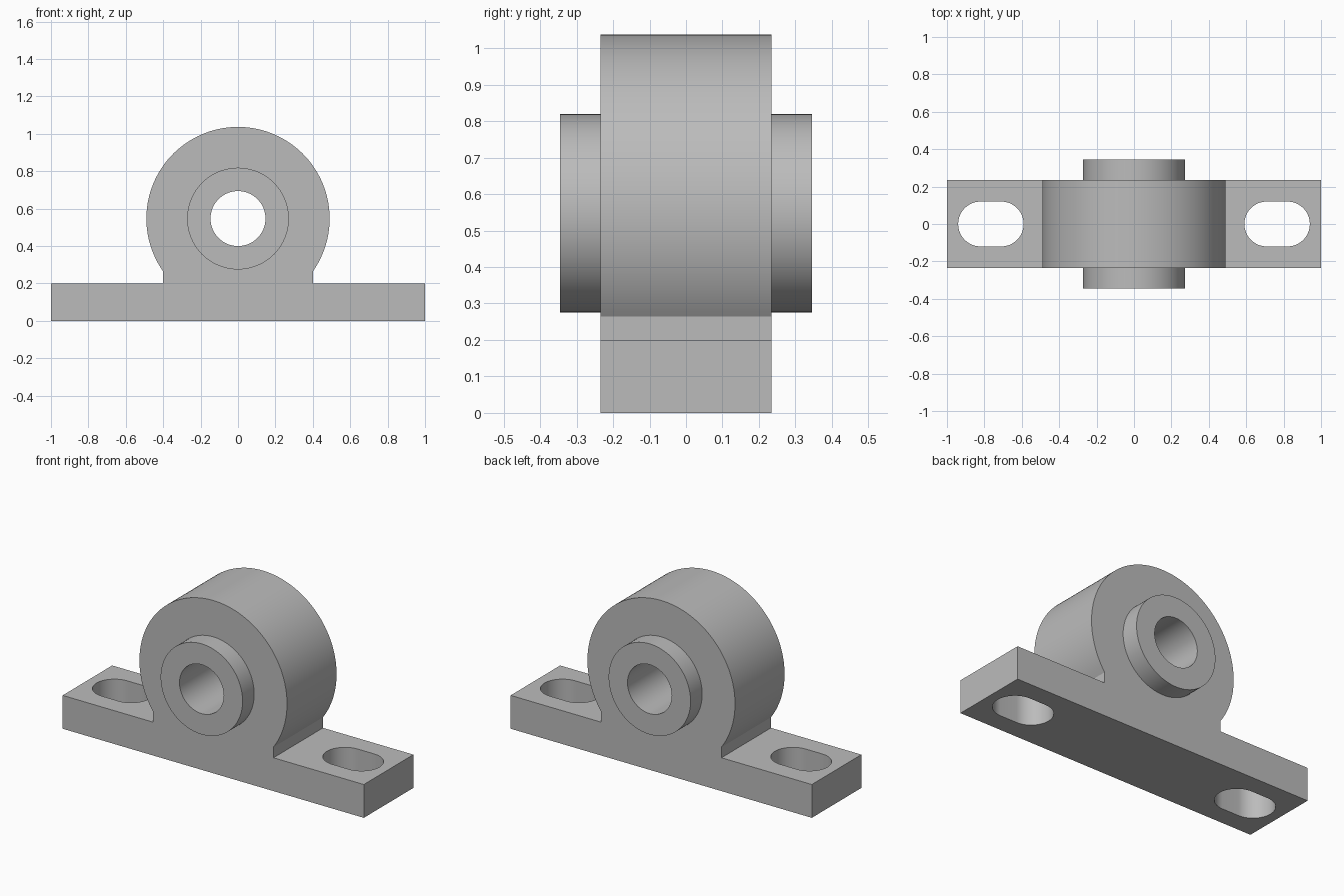
import bpy, bmesh, math
from mathutils import Matrix, Vector

if "Cube" in bpy.data.objects:
    bpy.data.objects.remove(bpy.data.objects["Cube"], do_unlink=True)

CENTRE_Z, HOUSING_R, HUB_R, BORE_R = 0.547, 0.49, 0.272, 0.147
HALF_DEPTH, HUB_HALF = 0.235, 0.345
BASE_H, WEB_X = 0.2, 0.4
SLOT_X, SLOT_HALF, SLOT_R = 0.765, 0.175, 0.12

grey = bpy.data.materials.new("cast grey")
grey.use_nodes = True
colour = (0.5, 0.5, 0.5, 1)
grey.diffuse_color = colour
grey.node_tree.nodes["Principled BSDF"].inputs["Base Color"].default_value = colour


def arc(cx, cy, r, start, end, steps):
    angles = [start + (end - start) * i / steps for i in range(steps + 1)]
    return [(cx + r * math.cos(a), cy + r * math.sin(a)) for a in angles]


def prism(name, outline, low, high, along_y=False):
    """Extrude a closed outline along z, or along y for an x-z outline."""
    bm = bmesh.new()
    face = bm.faces.new([bm.verts.new((x, y, low)) for x, y in outline])
    top = bmesh.ops.extrude_face_region(bm, geom=[face])["geom"]
    bmesh.ops.translate(bm, vec=Vector((0, 0, high - low)),
                        verts=[v for v in top if isinstance(v, bmesh.types.BMVert)])
    if along_y:
        bmesh.ops.rotate(bm, cent=(0, 0, 0), verts=bm.verts,
                         matrix=Matrix.Rotation(math.pi / 2, 3, "X"))
    bmesh.ops.recalc_face_normals(bm, faces=bm.faces)
    mesh = bpy.data.meshes.new(name)
    bm.to_mesh(mesh)
    bm.free()
    mesh.materials.append(grey)
    obj = bpy.data.objects.new(name, mesh)
    bpy.context.collection.objects.link(obj)
    return obj


def combine(target, tool, operation):
    """Apply a boolean and discard the tool."""
    tool.hide_render = True
    mod = target.modifiers.new("boolean", "BOOLEAN")
    mod.operation, mod.object, mod.solver = operation, tool, "EXACT"
    bpy.ops.object.select_all(action="DESELECT")
    bpy.context.view_layer.objects.active = target
    target.select_set(True)
    bpy.ops.object.modifier_apply(modifier=mod.name)
    bpy.data.objects.remove(tool, do_unlink=True)


def disc(r):
    return arc(0, CENTRE_Z, r, 0, 2 * math.pi * 95 / 96, 95)


# Foot, web and round housing in one profile
dip = math.acos(WEB_X / HOUSING_R)
outline = [(-1, 0), (1, 0), (1, BASE_H), (WEB_X, BASE_H)]
outline += arc(0, CENTRE_Z, HOUSING_R, -dip, math.pi + dip, 96)
outline += [(-WEB_X, BASE_H), (-1, BASE_H)]
block = prism("bearing_block", outline, -HALF_DEPTH, HALF_DEPTH, True)

# Hub standing out on both sides, and the bore through it
combine(block, prism("hub", disc(HUB_R), -HUB_HALF, HUB_HALF, True), "UNION")
combine(block, prism("bore_cutter", disc(BORE_R), -1, 1, True), "DIFFERENCE")

# Mounting slots through the foot
for side in (-1, 1):
    x, shift = side * SLOT_X, SLOT_HALF - SLOT_R
    slot = arc(x + shift, 0, SLOT_R, -math.pi / 2, math.pi / 2, 32)
    slot += arc(x - shift, 0, SLOT_R, math.pi / 2, math.pi * 3 / 2, 32)
    combine(block, prism("slot_cutter", slot, -0.1, BASE_H + 0.1), "DIFFERENCE")

bpy.ops.object.shade_smooth_by_angle(angle=math.radians(30))
